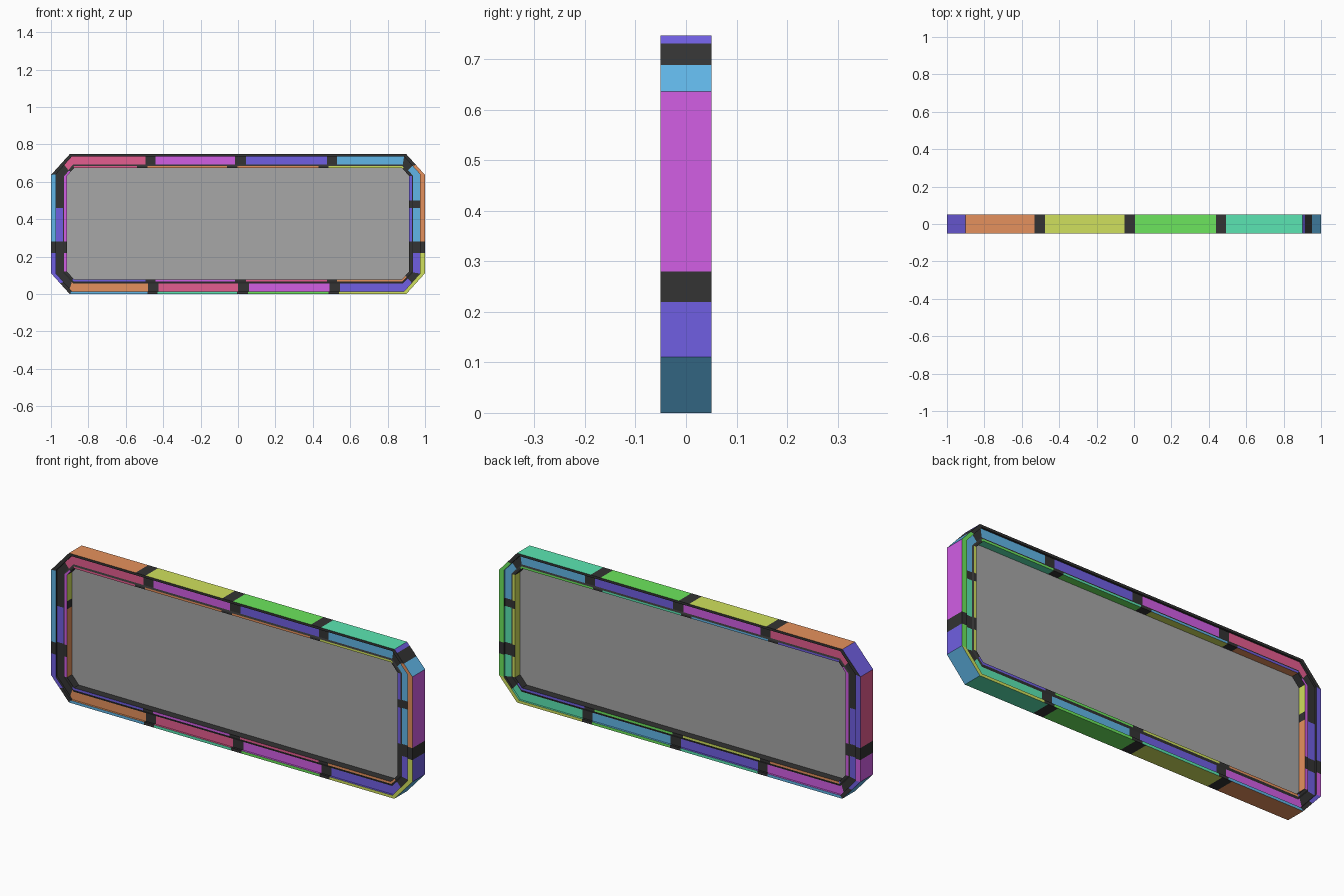
import bpy, bmesh

if "Cube" in bpy.data.objects:
    bpy.data.objects.remove(bpy.data.objects["Cube"])


def material(name, rgb):
    m = bpy.data.materials.new(name)
    lin = [((c / 255 + 0.055) / 1.055) ** 2.4 for c in rgb]
    m.diffuse_color = (*lin, 1)
    m.use_nodes = True
    m.node_tree.nodes["Principled BSDF"].inputs["Base Color"].default_value = m.diffuse_color
    return m


PALETTE = {
    "K": ("charcoal", (51, 51, 51)),
    "O": ("orange", (229, 145, 93)),
    "Y": ("lime yellow", (208, 224, 93)),
    "G": ("green", (108, 229, 93)),
    "T": ("teal", (91, 229, 178)),
    "B": ("sky blue", (100, 188, 238)),
    "I": ("indigo", (112, 95, 226)),
    "M": ("magenta", (210, 94, 229)),
    "P": ("pink", (229, 93, 144)),
    "A": ("panel grey", (167, 167, 167)),
}
KEYS = list(PALETTE)
MATS = {k: material(*v) for k, v in PALETTE.items()}


def lerp(a, b, t):
    return (a[0] + (b[0] - a[0]) * t, a[1] + (b[1] - a[1]) * t)


def outline(shape, top_shift=0.0, bottom_shift=0.0):
    """Chamfered rectangle split into coloured stretches: 36 points."""
    hw, lo, hi, cx, cz = shape
    xs = [-0.495, -0.44, -0.015, 0.043, 0.475, 0.53]
    zs = [0.22, 0.28, 0.46, 0.5]
    x0, z0, z1 = hw - cx, lo + cz, hi - cz

    def corner(a, b):
        return [lerp(a, b, t) for t in (0, 0.48, 0.86)]

    pts = [(-x0, lo)] + [(x + bottom_shift, lo) for x in xs]
    pts += corner((x0, lo), (hw, z0))
    pts += [(hw, z0)] + [(hw, z) for z in zs]
    pts += corner((hw, z1), (x0, hi))
    pts += [(x0, hi)] + [(x + top_shift, hi) for x in reversed(xs)]
    pts += corner((-x0, hi), (-hw, z1))
    pts += [(-hw, z1)] + [(-hw, z) for z in reversed(zs)]
    pts += corner((-hw, z0), (-x0, lo))
    return pts


OUTER = (1.0, 0.0, 0.747, 0.1, 0.111)
RIM = (0.973, 0.014, 0.735, 0.085, 0.095)
BAND = (0.936, 0.055, 0.692, 0.055, 0.06)
LIP = (0.929, 0.066, 0.684, 0.05, 0.053)
INNER = (0.914, 0.077, 0.674, 0.038, 0.042)

# Stepped section: raised rim, sunken band, raised lip, deep inner wall
STEPS = [(OUTER, 0.05), (RIM, 0.05), (RIM, 0.04), (BAND, 0.04),
         (LIP, 0.044), (INNER, 0.044), (INNER, 0.006)]
# Sideways shift of the dark gaps in each strip (top, bottom)
SHIFTS = [(0, 0.01), (0, 0.01), (0, 0.015), (0, 0), (-0.045, 0), (-0.045, 0)]

# Colours run: bottom, corner, right, corner, top, corner, left, corner
DARK = "K" * 36
WALL = "OKYKGKT" "BBB" "IKMMM" "BKI" "TKGKYKO" "III" "PPPKM" "BBB"
INSIDE = "KKKKKKK" "KKK" "YYYYY" "KKK" "TKGKYKO" "KKK" "YKOOO" "KKK"
FRONT_BAND = "OKPKMKI" "IKK" "IKBKB" "BKK" "BKIKMKP" "PKK" "KKIKK" "KKO"
BACK_BAND = "MKIKBKT" "TKK" "TKTKB" "BKK" "BKIKMKP" "PKK" "KKIKI" "KKM"
FRONT = [
    "BKTKGKY" "YYY" "YKOOO" "OKK" "KKKKKKK" "KKK" "BBBKI" "IKK",
    FRONT_BAND[:17] + "K" * 19, FRONT_BAND, DARK,
    "IKMKPKO" "OKK" "KKIKI" "KKY" "YKOKOKP" "KMM" "MMMKM" "KKI", INSIDE]
BACK = [
    "BKTKGKY" "YYY" "GKGGG" "GKK" "KKKKKKK" "KKK" "IIIKM" "IKK",
    BACK_BAND[:17] + "K" * 19, BACK_BAND, DARK,
    "OKYKGKI" "IKK" "YKYKY" "KKG" "GKTKBKI" "KMM" "MMMKM" "KKI", INSIDE]


def finish(bm, name):
    bmesh.ops.recalc_face_normals(bm, faces=bm.faces[:])
    me = bpy.data.meshes.new(name)
    bm.to_mesh(me)
    bm.free()
    for k in KEYS:
        me.materials.append(MATS[k])
    ob = bpy.data.objects.new(name, me)
    bpy.context.collection.objects.link(ob)
    return ob


def strip(bm, s1, y1, s2, y2, colours, shift=(0, 0)):
    """Closed band of faces between two outlines, coloured per stretch."""
    a = [bm.verts.new((x, y1, z)) for x, z in outline(s1, *shift)]
    b = [bm.verts.new((x, y2, z)) for x, z in outline(s2, *shift)]
    n = len(a)
    for i in range(n):
        j = (i + 1) % n
        # winding chosen so that faces point out of the frame section
        quad = (a[i], a[j], b[j], b[i])
        f = bm.faces.new(quad if y1 <= 0 else quad[::-1])
        f.material_index = KEYS.index(colours[i])
    return a, b


# Frame: outer wall, then matching stepped strips on front and back
bm = bmesh.new()
strip(bm, OUTER, -0.05, OUTER, 0.05, WALL, (-0.037, -0.01))
for sign, cols in ((-1, FRONT), (1, BACK)):
    for k, c in enumerate(cols):
        (s1, d1), (s2, d2) = STEPS[k], STEPS[k + 1]
        strip(bm, s1, sign * d1, s2, sign * d2, c, SHIFTS[k])
me_frame = bpy.data.meshes.new("frame")
bm.to_mesh(me_frame)
bm.free()
for k in KEYS:
    me_frame.materials.append(MATS[k])
bpy.context.collection.objects.link(bpy.data.objects.new("frame", me_frame))

# Panel: thin grey slab filling the opening
bm = bmesh.new()
for r in strip(bm, INNER, -0.006, INNER, 0.006, "A" * 36):
    bm.faces.new(r).material_index = KEYS.index("A")
finish(bm, "panel")
